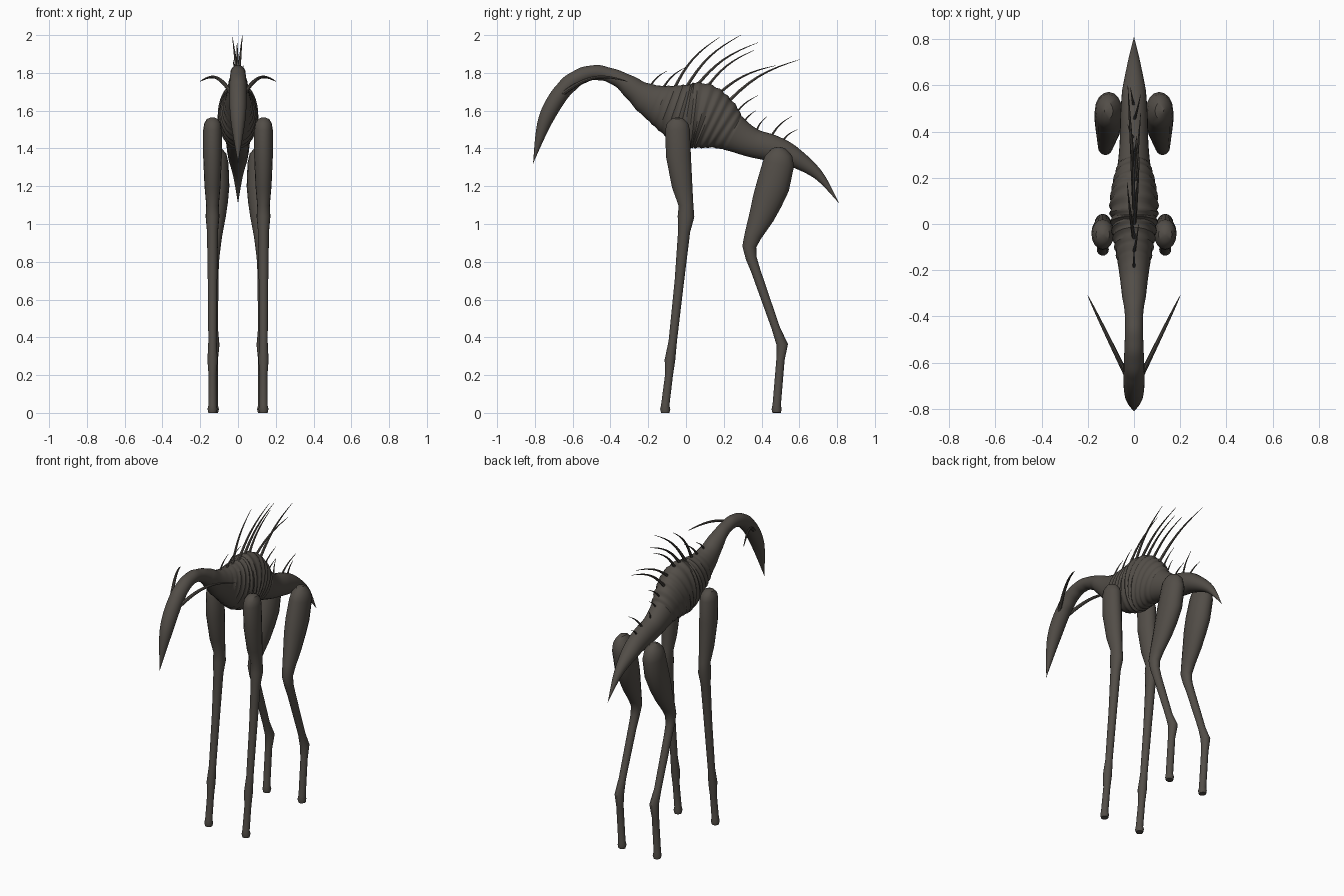
import bpy, bmesh, math
from mathutils import Vector

cube = bpy.data.objects.get("Cube")
if cube:
    bpy.data.objects.remove(cube, do_unlink=True)

hide = bpy.data.materials.new("dark_hide")
hide.use_nodes = True
colour = (.085, .075, .064, 1)
hide.diffuse_color = colour
hide.node_tree.nodes["Principled BSDF"].inputs["Base Color"].default_value = colour


def smooth_rows(rows, steps):
    """Catmull-Rom interpolation through rows of numbers."""
    padded = [rows[0], *rows, rows[-1]]
    result = []
    for before, start, end, after in zip(padded, rows, rows[1:], padded[3:]):
        for step in range(steps):
            t = step / steps
            row = []
            for p, q, r, s in zip(before, start, end, after):
                enter, leave = (r - p) / 2, (s - q) / 2
                bend = 2 * (q - r) + enter + leave
                row.append(q + t * (enter + t * (r - q - enter - bend + t * bend)))
            result.append(row)
    result.append(rows[-1])
    return result


def loft(name, rings, sides):
    """Skin elliptical rings; each is a centre, a side radius and a depth radius."""
    bm = bmesh.new()
    centres = [Vector(ring[0]) for ring in rings]
    last = len(rings) - 1
    loops = []
    for i, (centre, (_, width, depth)) in enumerate(zip(centres, rings)):
        along = (centres[min(i + 1, last)] - centres[max(i - 1, 0)]).normalized()
        up = along.cross(Vector((1, 0, 0))).normalized()
        side = up.cross(along)
        loop = []
        for k in range(sides):
            angle = math.tau * k / sides
            loop.append(bm.verts.new(centre + side * max(width, .001) * math.cos(angle)
                                     + up * max(depth, .001) * math.sin(angle)))
        loops.append(loop)
    for lower, upper in zip(loops, loops[1:]):
        for k in range(sides):
            n = (k + 1) % sides
            bm.faces.new((lower[k], lower[n], upper[n], upper[k]))
    bm.faces.new(loops[0])
    bm.faces.new(loops[-1])
    bmesh.ops.recalc_face_normals(bm, faces=bm.faces)
    mesh = bpy.data.meshes.new(name)
    bm.to_mesh(mesh)
    bm.free()
    mesh.materials.append(hide)
    obj = bpy.data.objects.new(name, mesh)
    bpy.context.collection.objects.link(obj)
    bpy.ops.object.select_all(action='DESELECT')
    obj.select_set(True)
    bpy.context.view_layer.objects.active = obj
    bpy.ops.object.shade_smooth_by_angle(angle=math.radians(35))


# Body from beak tip to tail tip: y, z, half height
spine_line = smooth_rows([
    (-.81, 1.32, 0), (-.74, 1.56, .04), (-.63, 1.73, .045), (-.5, 1.8, .04),
    (-.36, 1.77, .043), (-.2, 1.66, .085), (-.03, 1.59, .155), (.08, 1.57, .175),
    (.17, 1.53, .145), (.25, 1.48, .1), (.35, 1.43, .077), (.46, 1.4, .07),
    (.56, 1.36, .055), (.7, 1.26, .027), (.81, 1.11, 0)], 14)
body_rings = []
for y, z, height in spine_line:
    # The deep chest is narrower than it is tall; the neck is round
    width = min(height, .03 + .42 * height)
    # Rib ridges on the chest, faint bumps along the neck
    if -.16 < y < .25:
        ridge = math.sin(y * math.tau / .036)
        width *= 1 + .045 * ridge
        height *= 1 + .02 * ridge
    elif -.65 < y < -.2:
        height *= 1 + .03 * math.sin(y * math.tau / .08)
    body_rings.append(((0, y, z), width, height))
loft("body", body_rings, 24)


def leg_rings(rows, sign, outward, lean):
    """Rings from a domed hip to the foot; thick parts sit further inward."""
    y, z, radius = rows[0]
    dome = []
    for degrees in (85, 60, 30):
        angle = math.radians(degrees)
        dome.append((y, z + radius * math.sin(angle), radius * math.cos(angle)))
    rings = []
    for y, z, depth in dome + rows:
        x = sign * (outward - lean * depth)
        rings.append(((x, y, z), min(depth, .01 + .6 * depth), depth))
    return rings


# Leg outlines from hip to foot: y, z, half depth
front_leg = [
    (-.045, 1.5, .065), (-.04, 1.36, .066), (-.02, 1.2, .054), (0, 1.1, .039),
    (0, 1.04, .044), (-.01, .96, .032), (-.035, .7, .025), (-.07, .38, .022),
    (-.085, .28, .028), (-.09, .2, .021), (-.11, .04, .022), (-.11, .02, .027),
    (-.11, 0, .022)]
hind_leg = [
    (.49, 1.32, .083), (.46, 1.2, .088), (.43, 1.12, .08), (.4, 1.04, .067),
    (.355, .94, .046), (.335, .88, .037), (.345, .82, .029), (.37, .75, .025),
    (.475, .45, .022), (.51, .36, .03), (.5, .28, .022), (.48, .04, .022),
    (.48, .02, .027), (.48, 0, .022)]


def horn_rings(sign):
    """A thin horn sweeping back, out and slightly over from the head."""
    rings = []
    for step in range(13):
        t = step / 12
        arch = .06 * math.sin(math.pi * t)
        centre = (sign * (.02 + .18 * t), -.68 + .37 * t, 1.67 + .085 * t + arch)
        radius = .012 * math.sqrt(1 - t)
        rings.append((centre, radius, radius))
    return rings


for label, sign in (("left", 1), ("right", -1)):
    loft(label + "_front_leg", leg_rings(front_leg, sign, .135, 0), 16)
    loft(label + "_hind_leg", leg_rings(hind_leg, sign, .135, .3), 16)
    loft(label + "_horn", horn_rings(sign), 8)

# Back spines: base y, tip y, tip z; each is rooted in the body below it
spines = [
    (-.19, -.1, 1.81), (-.12, 0, 1.83), (-.06, .18, 1.99), (0, .29, 2),
    (.05, .38, 1.96), (.1, .36, 1.92), (.15, .48, 1.84), (.2, .6, 1.87),
    (.25, .38, 1.68), (.3, .37, 1.6), (.37, .43, 1.57), (.45, .56, 1.57),
    (.51, .59, 1.5)]
for i, (base_y, tip_y, tip_z) in enumerate(spines):
    root = min(spine_line, key=lambda row: abs(row[0] - base_y))
    base = Vector((0, base_y, root[1] + .85 * root[2]))
    reach = Vector((.03 * math.sin(i * 2.4), tip_y, tip_z)) - base
    bow = Vector((0, -reach.z, reach.y)) * .08
    thickness = .005 + .012 * reach.length
    rings = []
    for step in range(9):
        t = step / 8
        radius = thickness * (1 - t) ** .7
        rings.append((base + reach * t + bow * math.sin(math.pi * t), radius, radius))
    loft(f"back_spine_{i + 1}", rings, 6)
